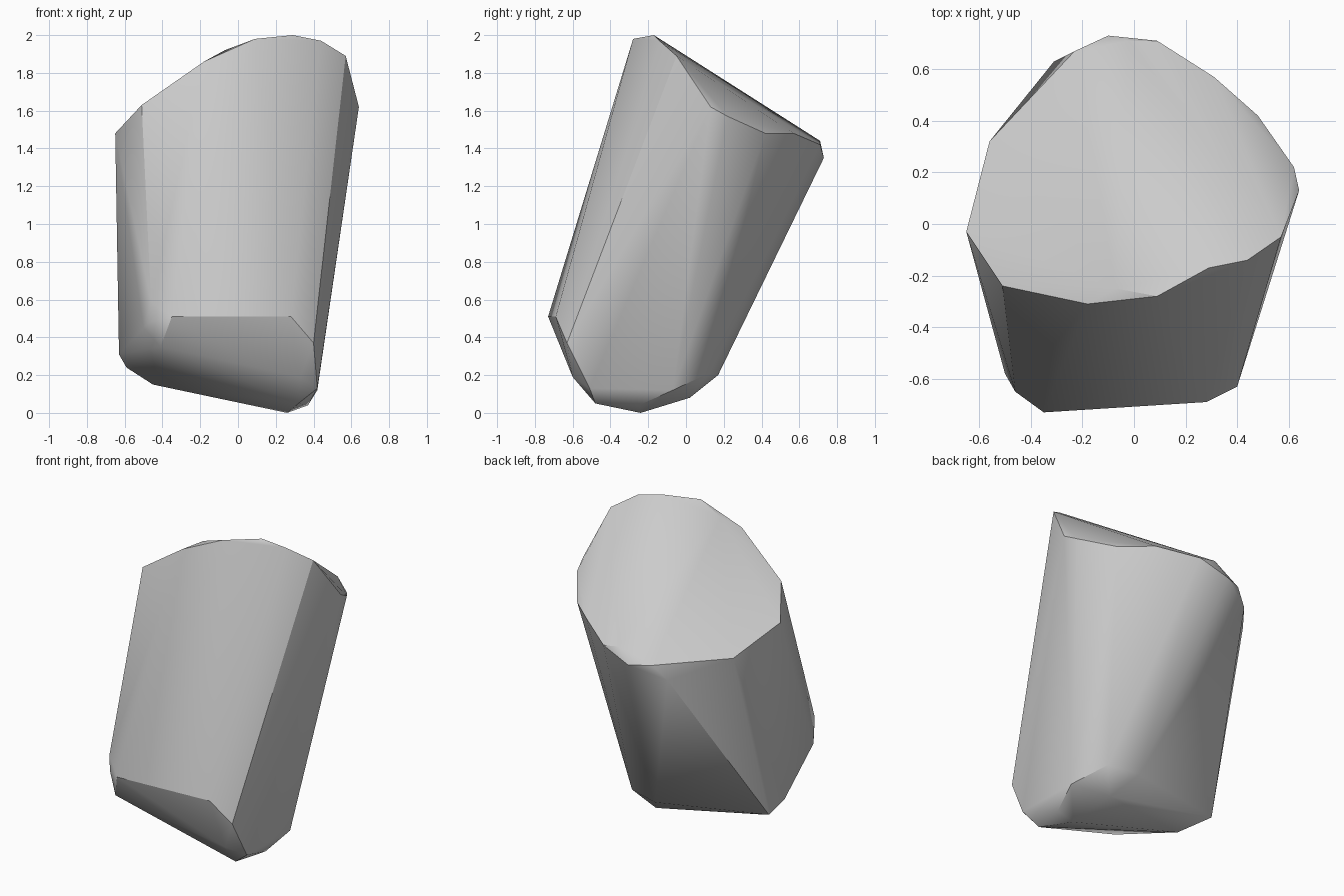
import bpy, bmesh, math

# Slanted upper rim of the stone
top_rim = [
    (-.65, -.03, 1.48), (-.51, -.24, 1.63), (-.18, -.31, 1.86), (-.07, -.25, 1.92),
    (.09, -.28, 1.98), (.29, -.17, 2.0), (.44, -.14, 1.97), (.57, -.05, 1.89),
    (.64, .13, 1.62), (.62, .22, 1.57), (.48, .42, 1.48), (.31, .57, 1.48),
    (.09, .71, 1.42), (-.02, .71, 1.44), (-.10, .73, 1.35), (-.23, .67, 1.36),
    (-.31, .63, 1.27), (-.56, .32, 1.36),
]
# Chipped front and side corners
lower_rim = [
    (-.35, -.73, .51), (.28, -.69, .51), (-.46, -.65, .59), (-.47, -.63, .48),
    (-.50, -.58, .45), (-.41, -.66, .35), (.40, -.63, .37), (.42, -.51, .13),
    (.42, -.07, .12), (.33, -.60, .19), (-.63, -.10, .31),
]
# Tilted, rounded base
base = [
    (.26, -.24, 0), (.37, -.25, .04), (.32, -.48, .05), (-.45, -.14, .15),
    (-.59, 0, .24), (.20, .02, .08), (.10, .17, .20), (.30, .12, .21),
]

# Wrap the corner points in a faceted stone
mesh = bpy.data.meshes.new("stone")
bm = bmesh.new()
for p in top_rim + lower_rim + base:
    bm.verts.new(p)
hull = bmesh.ops.convex_hull(bm, input=bm.verts[:])
loose = [v for v in bm.verts if not v.link_faces]
bmesh.ops.delete(bm, geom=loose, context='VERTS')
bmesh.ops.recalc_face_normals(bm, faces=bm.faces[:])
bm.to_mesh(mesh)
bm.free()

stone = bpy.data.objects.new("stone", mesh)
bpy.context.collection.objects.link(stone)
bpy.context.view_layer.objects.active = stone
stone.select_set(True)
bpy.ops.object.shade_smooth_by_angle(angle=math.radians(30))
